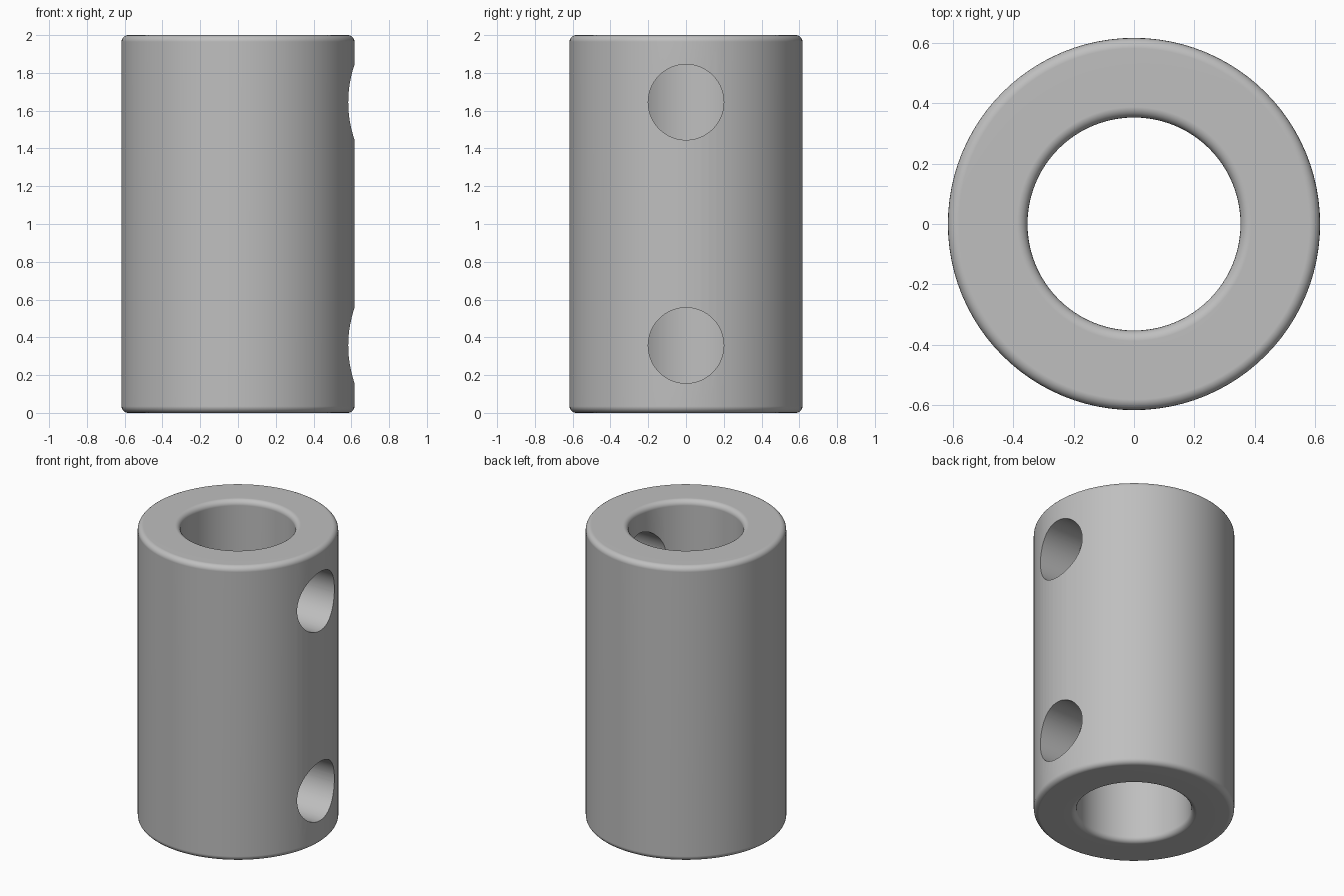
import bpy
import bmesh
import math
from mathutils import Matrix, Vector

OUTER, BORE, HEIGHT, FILLET = 0.617, 0.353, 2.0, 0.035
HOLE_RADIUS, HOLE_HEIGHTS = 0.2, (0.357, 1.645)
SEGMENTS, FILLET_STEPS = 96, 5

cube = bpy.data.objects.get("Cube")
if cube:
    bpy.data.objects.remove(cube, do_unlink=True)

grey = bpy.data.materials.new("steel grey")
grey.use_nodes = True
colour = (0.52, 0.52, 0.52, 1)
grey.diffuse_color = colour
grey.node_tree.nodes["Principled BSDF"].inputs["Base Color"].default_value = colour


def add_object(name, bm):
    mesh = bpy.data.meshes.new(name)
    bm.to_mesh(mesh)
    bm.free()
    mesh.materials.append(grey)
    obj = bpy.data.objects.new(name, mesh)
    bpy.context.collection.objects.link(obj)
    return obj


# Rounded rectangular wall section, revolved around z
bm = bmesh.new()
corners = [(OUTER, 0, -1, 1), (OUTER, HEIGHT, -1, -1),
           (BORE, HEIGHT, 1, -1), (BORE, 0, 1, 1)]
ring = []
for i, (r, z, dr, dz) in enumerate(corners):
    for step in range(FILLET_STEPS + 1):
        a = math.radians(90) * (i - 1 + step / FILLET_STEPS)
        ring.append(bm.verts.new((r + FILLET * (dr + math.cos(a)), 0,
                                  z + FILLET * (dz + math.sin(a)))))
edges = [bm.edges.new((v, ring[(i + 1) % len(ring)])) for i, v in enumerate(ring)]
bmesh.ops.spin(bm, geom=ring + edges, cent=(0, 0, 0), axis=(0, 0, 1),
               angle=math.tau, steps=SEGMENTS, use_duplicate=False)
bmesh.ops.remove_doubles(bm, verts=bm.verts[:], dist=0.0001)
bmesh.ops.recalc_face_normals(bm, faces=bm.faces[:])
sleeve = add_object("sleeve", bm)

# Two radial screw holes through one side of the wall
bm = bmesh.new()
for z in HOLE_HEIGHTS:
    place = Matrix.Translation(Vector((0.5, 0, z))) @ Matrix.Rotation(math.pi / 2, 4, "Y")
    bmesh.ops.create_cone(bm, cap_ends=True, segments=SEGMENTS, radius1=HOLE_RADIUS,
                          radius2=HOLE_RADIUS, depth=0.8, matrix=place)
cutter = add_object("hole_cutter", bm)
cutter.hide_render = True

cut = sleeve.modifiers.new("screw holes", "BOOLEAN")
cut.operation = "DIFFERENCE"
cut.solver = "EXACT"
cut.object = cutter

bpy.ops.object.select_all(action="DESELECT")
bpy.context.view_layer.objects.active = sleeve
sleeve.select_set(True)
bpy.ops.object.modifier_apply(modifier=cut.name)
bpy.data.objects.remove(cutter, do_unlink=True)

# Smooth shading with crisp hole rims and flat end faces
bpy.ops.object.shade_smooth_by_angle(angle=math.radians(30))
normals = sleeve.modifiers.new("flat ends", "WEIGHTED_NORMAL")
normals.keep_sharp = True
